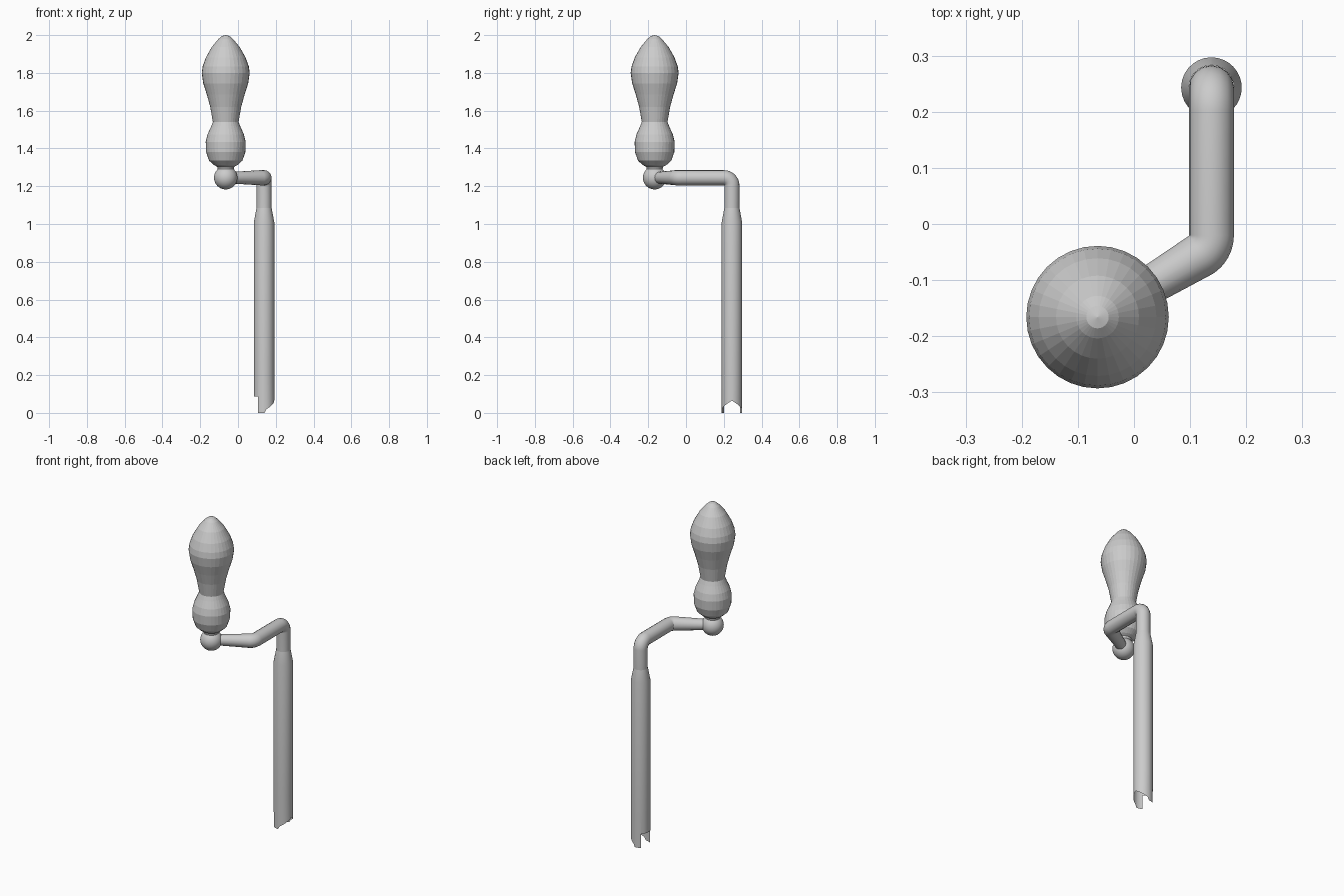
import bpy, bmesh
from math import sin, cos, pi, radians, degrees

if "Cube" in bpy.data.objects:
    bpy.data.objects.remove(bpy.data.objects["Cube"])

HANDLE = (-0.065, -0.166)      # handle axis in plan
SHAFT = (0.138, 0.243)         # shaft axis in plan
ARM_Z = 1.245


def finish(name, bm, smooth_angle=None):
    bmesh.ops.recalc_face_normals(bm, faces=bm.faces)
    me = bpy.data.meshes.new(name)
    bm.to_mesh(me)
    bm.free()
    ob = bpy.data.objects.new(name, me)
    bpy.context.collection.objects.link(ob)
    if smooth_angle is not None:
        bpy.ops.object.select_all(action='DESELECT')
        ob.select_set(True)
        bpy.context.view_layer.objects.active = ob
        bpy.ops.object.shade_smooth_by_angle(angle=radians(smooth_angle))
    return ob


def lathe(name, profile, centre, n=32):
    bm = bmesh.new()
    vs = [bm.verts.new((centre[0] + r, centre[1], z)) for r, z in profile]
    es = [bm.edges.new(p) for p in zip(vs, vs[1:])]
    bmesh.ops.spin(bm, geom=vs + es, cent=(*centre, 0), axis=(0, 0, 1),
                   angle=2 * pi, steps=n, use_merge=True)
    bmesh.ops.remove_doubles(bm, verts=bm.verts, dist=1e-5)
    return finish(name, bm)


# turned grip
lathe("grip", [
    (0, 2.0), (0.02, 1.995), (0.038, 1.98), (0.074, 1.937), (0.105, 1.882),
    (0.122, 1.835), (0.127, 1.80), (0.119, 1.745), (0.100, 1.685),
    (0.082, 1.62), (0.068, 1.54), (0.078, 1.515), (0.096, 1.475),
    (0.106, 1.435), (0.104, 1.38), (0.088, 1.335), (0.062, 1.312),
    (0.045, 1.303), (0.042, 1.29), (0, 1.29)], HANDLE)

# ball joint under the grip
bm = bmesh.new()
bmesh.ops.create_uvsphere(bm, u_segments=32, v_segments=16, radius=0.062)
bmesh.ops.translate(bm, verts=bm.verts, vec=(*HANDLE, ARM_Z))
finish("ball_joint", bm, 30)

# bent arm: up from the shaft, forward, then across to the ball
R, TURN, STEPS = 0.042, radians(57.5), 8
path = [(*SHAFT, 1.08, 1)]
for i in range(STEPS + 1):
    a = pi / 2 * i / STEPS
    path.append((SHAFT[0], SHAFT[1] - R + R * cos(a), ARM_Z - R + R * sin(a), 1))
for i in range(STEPS + 1):
    a = TURN * i / STEPS
    path.append((SHAFT[0] - R + R * cos(a), -0.02 - R * sin(a), ARM_Z, 1))
path.append((*HANDLE, ARM_Z, 0.72))
cu = bpy.data.curves.new("arm", 'CURVE')
cu.dimensions = '3D'
cu.bevel_depth = 0.04
cu.bevel_resolution = 6
sp = cu.splines.new('POLY')
sp.points.add(len(path) - 1)
for p, (x, y, z, r) in zip(sp.points, path):
    p.co = (x, y, z, 1)
    p.radius = r
bpy.context.collection.objects.link(bpy.data.objects.new("arm", cu))


# hollow shaft whose lower rim has a sloped edge, two teeth and a slot
def rim(deg):
    return 0.065 - 0.0006 * deg if deg < 88 else 0.0


SLOT = 127
half = [i * 11 for i in range(9)] + [92, 104, 116, SLOT]
cols = [(d, rim(d)) for d in half]
cols += [(d, 0.087) for d in (SLOT, 140, 153, 166, 180)]
cols += [(360 - d, z) for d, z in reversed(cols[1:-1])]
bm = bmesh.new()
rings = []
for d, z0 in cols:
    c, s = cos(radians(d)), sin(radians(d))
    rings.append([bm.verts.new((SHAFT[0] + r * c, SHAFT[1] + r * s, z))
                  for r, z in ((0.054, z0), (0.054, 0.2), (0.054, 1.01), (0.04, 1.085))])
for a, b in zip(rings, rings[1:] + rings[:1]):
    if (a[0].co - b[0].co).xy.length < 1e-5:      # vertical side of the slot
        continue
    for k in range(3):
        bm.faces.new((a[k], b[k], b[k + 1], a[k + 1]))
bmesh.ops.remove_doubles(bm, verts=bm.verts, dist=1e-5)
finish("shaft", bm, 30)
